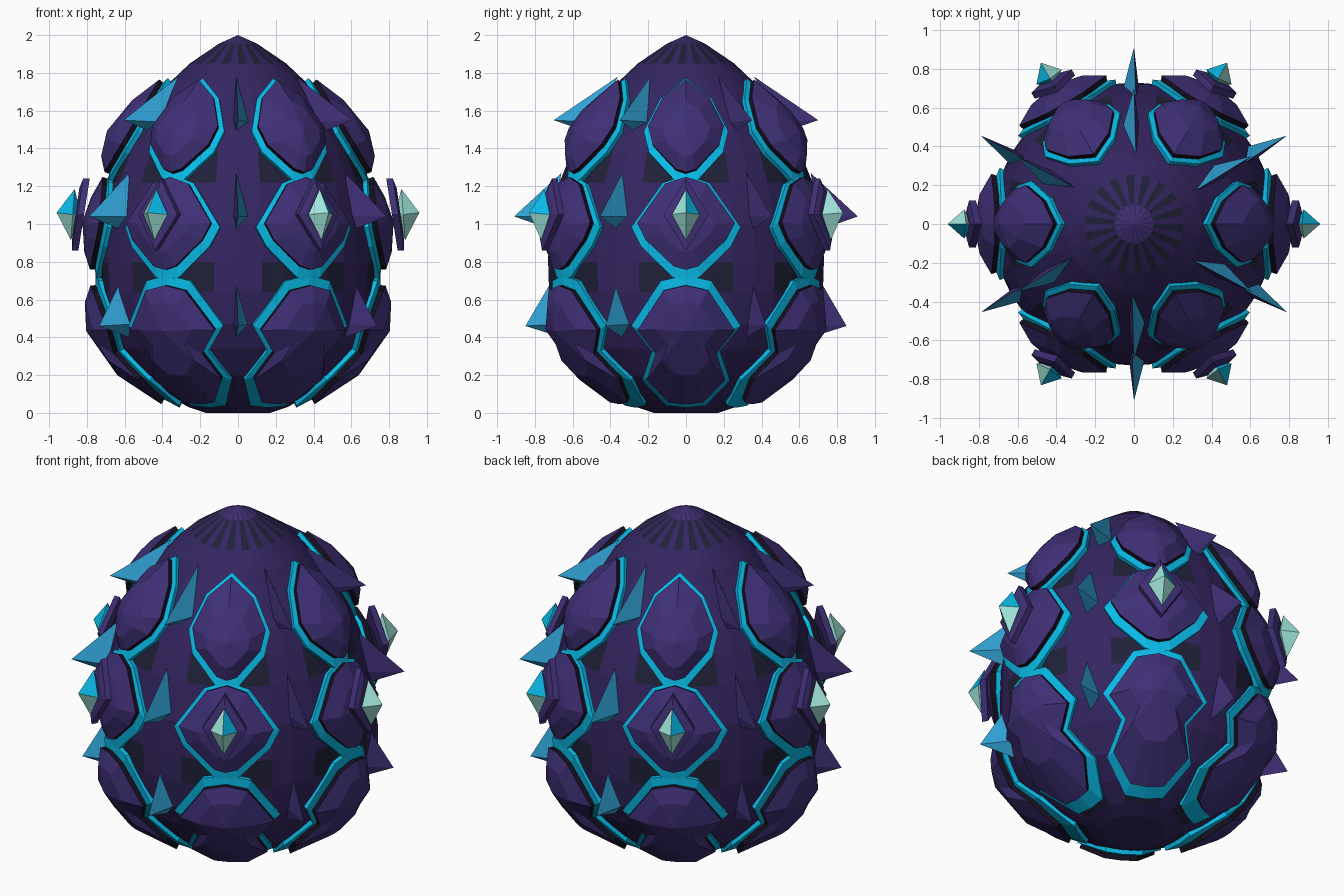
import bpy, bmesh
from math import sin, cos, asin, atan2, radians, pi
from mathutils import Vector

if "Cube" in bpy.data.objects:
    bpy.data.objects.remove(bpy.data.objects["Cube"])


def material(name, rgb):
    m = bpy.data.materials.new(name)
    m.use_nodes = True
    m.diffuse_color = (*rgb, 1)
    m.node_tree.nodes["Principled BSDF"].inputs["Base Color"].default_value = (*rgb, 1)
    return m


SHELL = material("shell purple", (0.035, 0.019, 0.12))
PLATE = material("plate purple", (0.05, 0.029, 0.18))
DARK = material("near black", (0.007, 0.005, 0.014))
SLATE = material("dark slate", (0.014, 0.015, 0.04))
GLOW = material("bright teal", (0.003, 0.54, 0.88))
BLUE = material("spike blue", (0.03, 0.36, 0.66))
MINT = material("pale mint", (0.36, 0.8, 0.72))

# Egg profile as (height, radius)
PROFILE = [(0, 0.17), (0.03, 0.26), (0.1, 0.39), (0.2, 0.52), (0.34, 0.63), (0.47, 0.695),
           (0.64, 0.725), (0.8, 0.73), (1.0, 0.725), (1.22, 0.67), (1.38, 0.605), (1.5, 0.545),
           (1.66, 0.43), (1.76, 0.35), (1.85, 0.255), (1.955, 0.1), (2.0, 0)]


def radius(z):
    for (z0, r0), (z1, r1) in zip(PROFILE, PROFILE[1:]):
        if z <= z1:
            return r0 + (r1 - r0) * (z - z0) / (z1 - z0)
    return 0


def on_shell(side, z, lift, turn):
    """Point raised above the shell, beside the centre line of a sector."""
    r = radius(z)
    above, below = min(z + 0.08, 1.99), max(z - 0.08, 0)
    slope = (radius(above) - radius(below)) / (above - below)
    n = Vector((1, -slope)).normalized()
    a = turn + asin(max(-0.9, min(0.9, side / r)))
    r += n.x * lift
    return Vector((r * cos(a), r * sin(a), max(0, z + n.y * lift)))


def make(name, bm, mats):
    bmesh.ops.recalc_face_normals(bm, faces=bm.faces)
    me = bpy.data.meshes.new(name)
    bm.to_mesh(me)
    bm.free()
    for m in mats:
        me.materials.append(m)
    ob = bpy.data.objects.new(name, me)
    bpy.context.collection.objects.link(ob)


def bridge(bm, low, high, index=0):
    n = len(low)
    for i in range(n):
        j = (i + 1) % n
        bm.faces.new((low[i], low[j], high[j], high[i])).material_index = index


def fan(bm, ring, tip):
    for i, v in enumerate(ring):
        bm.faces.new((v, ring[(i + 1) % len(ring)], tip))


# Egg shell, with dark patches at the plate joints and rays around the top
def shell():
    bm = bmesh.new()
    n = 36
    rings = [[bm.verts.new((r * cos(2 * pi * i / n), r * sin(2 * pi * i / n), z)) for i in range(n)]
             for z, r in PROFILE[:-1]]
    bm.faces.new(rings[0])
    for low, high in zip(rings, rings[1:]):
        bridge(bm, low, high)
    fan(bm, rings[-1], bm.verts.new((0, 0, 2)))
    for f in bm.faces:
        c = f.calc_center_median()
        column = int(atan2(c.y, c.x) * n / (2 * pi) + n) % n
        joint = 0.64 < c.z < 0.8 or 1.22 < c.z < 1.38 or 0.03 < c.z < 0.1
        if c.z > 1.96:
            f.material_index = 2 * (column % 2)
        elif c.z > 1.85:
            f.material_index = column % 2
        elif joint and column % 6 not in (2, 3):
            f.material_index = 1
    make("egg_shell", bm, [SHELL, SLATE, PLATE])


# Plate outlines: centre top, right side going down, centre bottom
TIERS = {
    "top": [(0, 1.755), (0.13, 1.65), (0.215, 1.48), (0.19, 1.37), (0.06, 1.225), (0, 1.205)],
    "middle": [(0, 1.25), (0.12, 1.21), (0.28, 0.98), (0.23, 0.88), (0.07, 0.72), (0, 0.7)],
    "lower": [(0, 0.73), (0.13, 0.7), (0.28, 0.47), (0.175, 0.34), (0.225, 0.19), (0.1, 0.06), (0, 0.05)],
}
# Height of the peak, its lift, and the height the plate edge shrinks towards
CENTRES = {"top": (1.435, 0.13, 1.57), "middle": (1.0, 0.1, 1.12), "lower": (0.47, 0.115, 0.36)}


def plate(tier, turn):
    half = TIERS[tier]
    outline = half + [(-s, z) for s, z in half[-2:0:-1]]
    mid, peak, edge = CENTRES[tier]

    def ring(bm, scale, lift, focus):
        return [bm.verts.new(on_shell(s * scale, focus + (z - focus) * scale, lift, turn))
                for s, z in outline]

    # Glowing rim
    bm = bmesh.new()
    rings = [ring(bm, 1, -0.02, edge), ring(bm, 1, 0.025, edge), ring(bm, 0.8, 0.03, edge)]
    bridge(bm, rings[0], rings[1])
    bridge(bm, rings[1], rings[2])
    make(tier + "_plate_rim", bm, [GLOW])
    # Faceted plate with dark walls
    bm = bmesh.new()
    rings = [ring(bm, 0.86, 0.01, edge), ring(bm, 0.86, 0.055, edge),
             ring(bm, 0.5, peak * 0.6 + 0.025, mid)]
    bridge(bm, rings[0], rings[1], 1)
    bridge(bm, rings[1], rings[2])
    fan(bm, rings[2], bm.verts.new(on_shell(0, mid, peak, turn)))
    make(tier + "_plate", bm, [PLATE, DARK])


# Blade spike, blue on one side and purple on the other
def spike(name, turn, top, low, bottom, tip):
    bm = bmesh.new()
    out, side = Vector((cos(turn), sin(turn), 0)), Vector((-sin(turn), cos(turn), 0))

    def vert(rz, offset):
        return bm.verts.new(out * rz[0] + side * offset + Vector((0, 0, rz[1])))

    t, b, p = vert(top, -0.01), vert(bottom, -0.01), vert(tip, 0)
    left, right = vert(low, 0.055), vert(low, -0.025)
    for i, tri in enumerate([(t, left, p), (left, b, p), (b, right, p), (right, t, p)]):
        bm.faces.new(tri).material_index = i // 2
    bm.faces.new((t, right, b, left))
    make(name, bm, [BLUE, PLATE])


SPIKES = {
    "top_spike": ((0.36, 1.78), (0.51, 1.54), (0.53, 1.49), (0.7, 1.55)),
    "middle_spike": ((0.66, 1.27), (0.7, 1.04), (0.71, 0.97), (0.91, 1.04)),
    "lower_spike": ((0.71, 0.7), (0.68, 0.47), (0.66, 0.4), (0.85, 0.46)),
}


# Diamond setting and the gem held in it
def gem(turn):
    out, side = Vector((cos(turn), sin(turn), 0)), Vector((-sin(turn), cos(turn), 0))

    def diamond(bm, r, w, h, lean):
        pts = [(0, h), (w, 0), (0, -h), (-w, 0)]
        return [bm.verts.new(out * (r - lean * b / h) + side * a + Vector((0, 0, 1.05 + b))) for a, b in pts]

    bm = bmesh.new()
    rings = [diamond(bm, 0.815, 0.12, 0.19, 0.03), diamond(bm, 0.85, 0.12, 0.19, 0.03),
             diamond(bm, 0.86, 0.085, 0.14, 0.02)]
    bm.faces.new(rings[0])
    bridge(bm, rings[0], rings[1])
    bridge(bm, rings[1], rings[2])
    bm.faces.new(rings[2])
    make("gem_setting", bm, [PLATE])

    bm = bmesh.new()
    ring = diamond(bm, 0.875, 0.075, 0.135, 0.01)
    fan(bm, ring, bm.verts.new(out * 0.96 + Vector((0, 0, 1.06))))
    fan(bm, ring, bm.verts.new(out * 0.83 + Vector((0, 0, 1.05))))
    for f in bm.faces:
        c = f.calc_center_median()
        f.material_index = int(c.z > 1.05 and c.dot(side) > 0)
    make("gem", bm, [MINT, GLOW])


shell()
for k in range(6):
    turn = radians(60 * k)
    for tier in TIERS:
        plate(tier, turn)
    gem(turn)
    for name, points in SPIKES.items():
        spike(name, turn + radians(30), *points)
